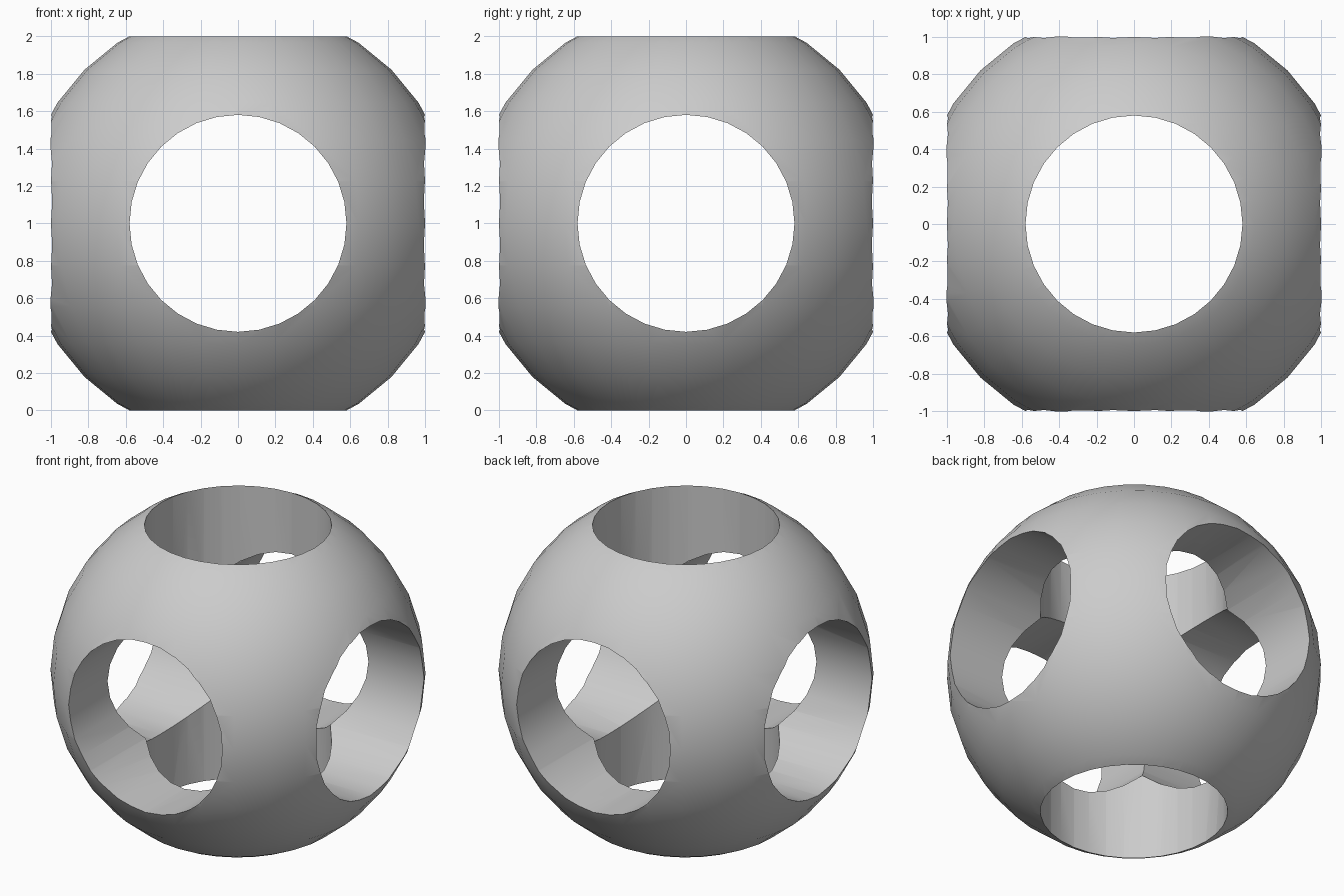
import bpy
from math import pi, radians

# Remove the default cube
cube = bpy.data.objects.get("Cube")
if cube:
    bpy.data.objects.remove(cube, do_unlink=True)

SPHERE_RADIUS = 1.161
HOLE_RADIUS = 0.58

# Plain grey material
grey = bpy.data.materials.new("plain_grey")
grey.use_nodes = True
colour = (0.6, 0.6, 0.6, 1)
grey.diffuse_color = colour
grey.node_tree.nodes["Principled BSDF"].inputs["Base Color"].default_value = colour

# Sphere body
bpy.ops.mesh.primitive_uv_sphere_add(segments=32, ring_count=16,
                                     radius=SPHERE_RADIUS, location=(0, 0, 1))
body = bpy.context.object
body.name = "pierced_sphere"
body.data.materials.append(grey)


def bore_hole(name, rotation):
    """Cut a round tunnel right through the body."""
    bpy.ops.mesh.primitive_cylinder_add(vertices=32, radius=HOLE_RADIUS, depth=3,
                                        location=(0, 0, 1), rotation=rotation)
    cutter = bpy.context.object
    cutter.name = name
    cutter.hide_render = True
    cutter.data.materials.append(grey)
    cut = body.modifiers.new(name, 'BOOLEAN')
    cut.operation = 'DIFFERENCE'
    cut.solver = 'EXACT'
    cut.object = cutter
    bpy.context.view_layer.objects.active = body
    bpy.ops.object.modifier_apply(modifier=cut.name)
    bpy.data.objects.remove(cutter, do_unlink=True)


# Three crossing tunnels, one along each axis
bore_hole("vertical_tunnel", (0, 0, 0))
bore_hole("front_tunnel", (pi / 2, 0, 0))
bore_hole("side_tunnel", (0, pi / 2, 0))

# Smooth surfaces with crisp tunnel rims
bpy.ops.object.select_all(action='DESELECT')
body.select_set(True)
bpy.context.view_layer.objects.active = body
bpy.ops.object.shade_smooth_by_angle(angle=radians(30))
